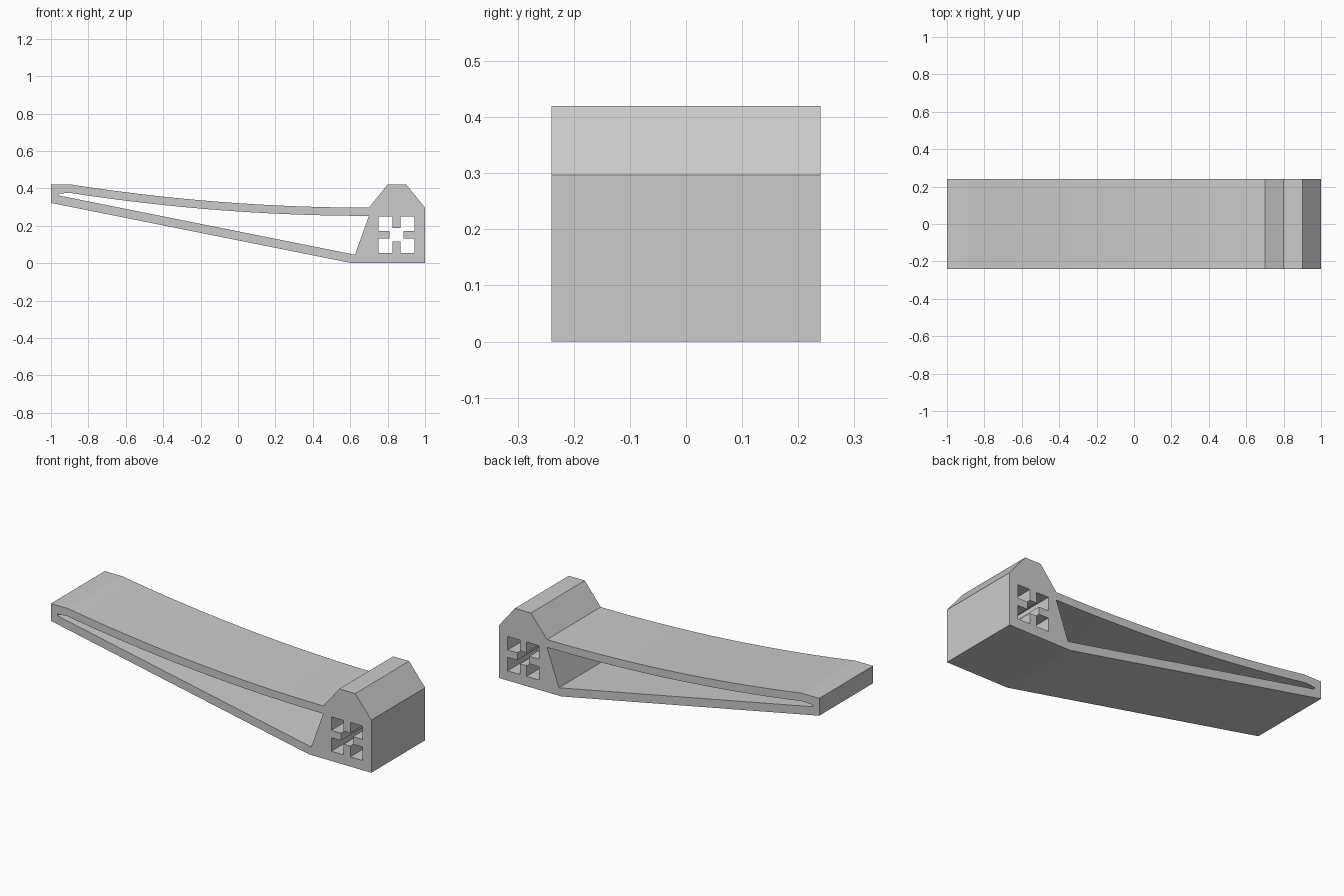
import bpy
import bmesh
from math import radians
from mathutils import Matrix

if "Cube" in bpy.data.objects:
    bpy.data.objects.remove(bpy.data.objects["Cube"])

HALF_WIDTH = 0.24

grey = bpy.data.materials.new("plain grey")
grey.use_nodes = True
colour = (0.6, 0.6, 0.6, 1)
grey.diffuse_color = colour
grey.node_tree.nodes["Principled BSDF"].inputs["Base Color"].default_value = colour


def sag(x0, z0, x1, z1, steps=24):
    """Hollow curve falling from (x0, z0) and levelling out at (x1, z1)."""
    return [(x0 + (x1 - x0) * i / steps, z1 + (z0 - z1) * (1 - i / steps) ** 2)
            for i in range(steps + 1)]


def clamp_hole(cx, cz, half, tab, tip):
    """Square hole with a tab reaching in from each side."""
    quarter = [(tip, tab), (half, tab), (half, half), (tab, half), (tab, tip)]
    points = []
    for _ in range(4):
        points += [(cx + x, cz + z) for x, z in quarter]
        quarter = [(-z, x) for x, z in quarter]
    return points


def extruded_profile(name, outlines):
    """Fill outlines in the xz plane, with inner ones as holes, and extrude along y."""
    curve = bpy.data.curves.new(name + "_profile", "CURVE")
    curve.dimensions = "2D"
    curve.fill_mode = "BOTH"
    curve.extrude = HALF_WIDTH
    for points in outlines:
        spline = curve.splines.new("POLY")
        spline.points.add(len(points) - 1)
        for point, (x, z) in zip(spline.points, points):
            point.co = (x, z, 0, 1)
        spline.use_cyclic_u = True
    helper = bpy.data.objects.new(name + "_profile", curve)
    bpy.context.collection.objects.link(helper)
    bpy.context.view_layer.update()
    graph = bpy.context.evaluated_depsgraph_get()
    mesh = bpy.data.meshes.new_from_object(helper.evaluated_get(graph))
    bpy.data.objects.remove(helper)
    # Stand the profile upright and weld the caps to the walls
    bm = bmesh.new()
    bm.from_mesh(mesh)
    bm.transform(Matrix.Rotation(radians(90), 4, "X"))
    bmesh.ops.remove_doubles(bm, verts=bm.verts, dist=0.0005)
    bmesh.ops.recalc_face_normals(bm, faces=bm.faces)
    bm.to_mesh(mesh)
    bm.free()
    mesh.name = name
    mesh.materials.clear()
    mesh.materials.append(grey)
    obj = bpy.data.objects.new(name, mesh)
    bpy.context.collection.objects.link(obj)
    return obj


# Outer silhouette: curved arm, peaked block, flat foot and sloping underside
silhouette = [(-1, 0.42)] + sag(-0.89, 0.42, 0.7, 0.297) + [
    (0.8, 0.42), (0.9, 0.42), (1, 0.297), (1, 0), (0.61, 0), (-1, 0.322)]

# Long wedge opening between the two struts of the arm
arm_opening = [(-0.96, 0.372)] + sag(-0.9, 0.376, 0.7, 0.253) + [
    (0.625, 0.045), (-0.96, 0.362)]

# Opening through the block
block_opening = clamp_hole(0.848, 0.152, 0.097, 0.021, 0.037)

wedge = extruded_profile("wedge_arm_and_block", [silhouette, arm_opening, block_opening])

bpy.ops.object.select_all(action="DESELECT")
wedge.select_set(True)
bpy.context.view_layer.objects.active = wedge
bpy.ops.object.shade_smooth_by_angle(angle=radians(5))
